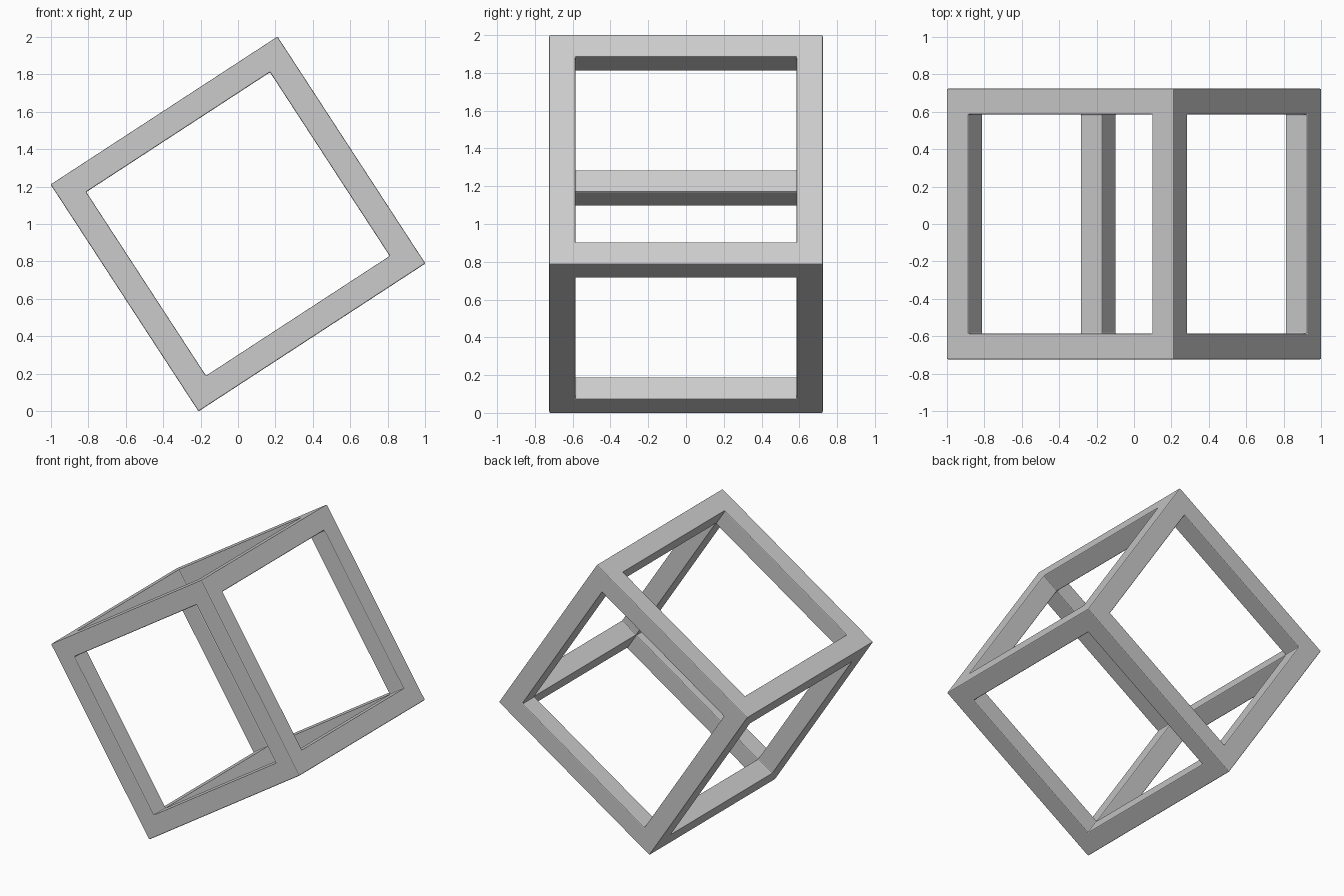
import bpy, bmesh
from math import radians, cos, sin

if "Cube" in bpy.data.objects:
    bpy.data.objects.remove(bpy.data.objects["Cube"])

TILT = radians(33.1)
SIDE = 2.004 / (cos(TILT) + sin(TILT))   # tiny allowance for the softened corners
BAR = 0.138

# Open cube frame: inset every face, sink the panels to the inner cube, remove them
bm = bmesh.new()
bmesh.ops.create_cube(bm, size=SIDE)
panels = bm.faces[:]
bmesh.ops.inset_individual(bm, faces=panels, thickness=BAR, depth=0, use_even_offset=True)
bmesh.ops.inset_individual(bm, faces=panels, thickness=0, depth=-BAR, use_even_offset=True)
bmesh.ops.delete(bm, geom=panels, context='FACES')
bmesh.ops.remove_doubles(bm, verts=bm.verts[:], dist=0.001)
bmesh.ops.recalc_face_normals(bm, faces=bm.faces[:])

mesh = bpy.data.meshes.new("cube_frame")
bm.to_mesh(mesh)
bm.free()
frame = bpy.data.objects.new("cube_frame", mesh)
bpy.context.collection.objects.link(frame)

# Tilted about the front-back axis, resting on its lowest edge
frame.rotation_euler = (0, -TILT, 0)
frame.location = (0, 0, 1)

# Slightly softened edges
bevel = frame.modifiers.new("soft_edges", 'BEVEL')
bevel.width = 0.006
bevel.segments = 2
bevel.limit_method = 'ANGLE'
bevel.angle_limit = radians(40)
